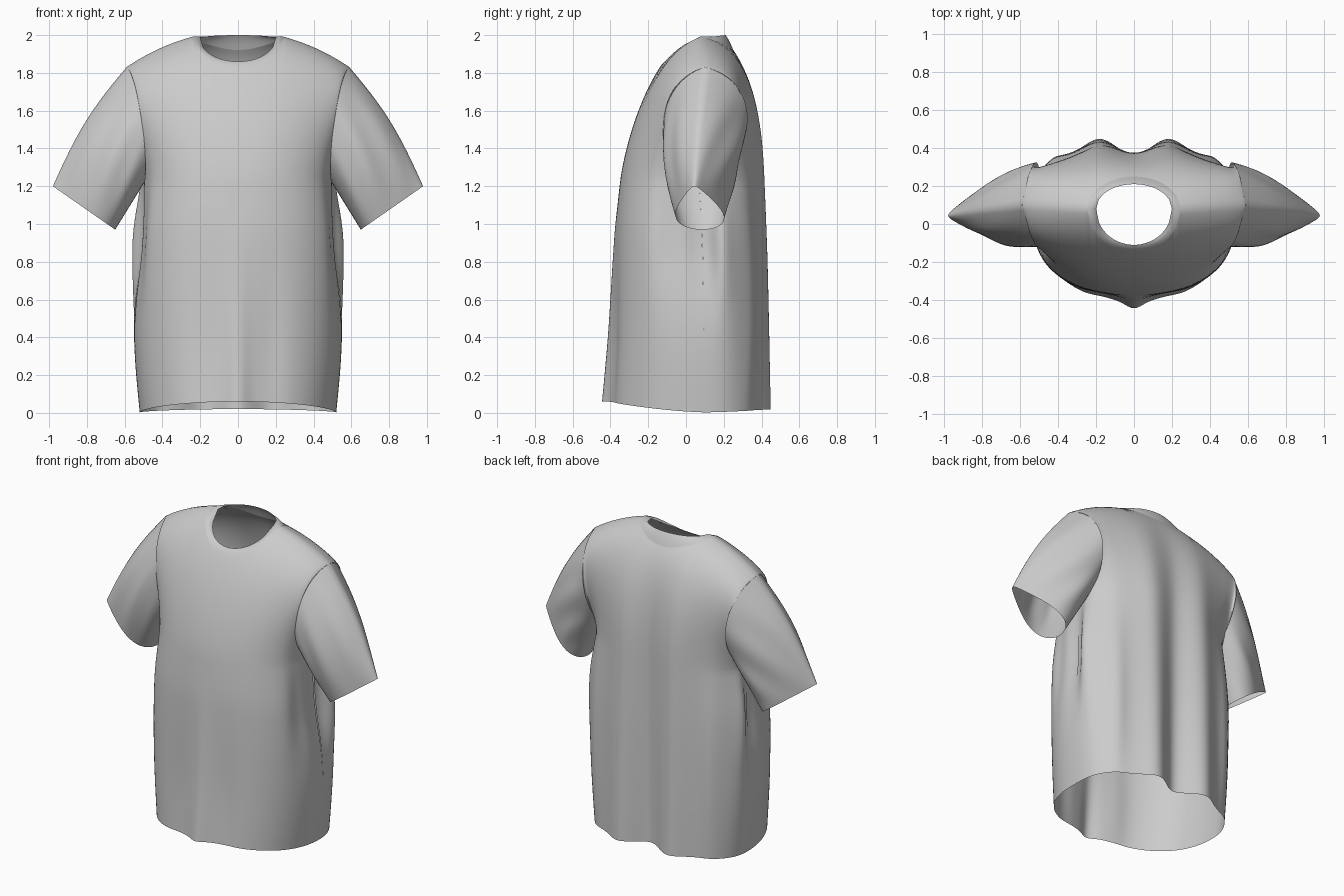
import bpy, bmesh
from math import sin, cos, pi, exp, atan2
from mathutils import Vector

if "Cube" in bpy.data.objects:
    bpy.data.objects.remove(bpy.data.objects["Cube"])

NU, NLOW, NUP, NS = 48, 36, 28, 28   # panel columns, lower rows, upper rows, sleeve rings
ARMPIT = 1.22
NECK_COL = 13                        # column where collar seam meets the shoulder line
NECK_X = .59 * sin(NECK_COL / NU * pi / 2)
NECK_Y = .08


def interp(table, z):
    """Piecewise-linear (z, value) table, softened by averaging neighbours."""
    total = 0
    for d in (-.08, -.04, 0, .04, .08):
        v = min(max(z + d, table[0][0]), table[-1][0])
        for (z0, a), (z1, b) in zip(table, table[1:]):
            if v <= z1:
                total += a + (b - a) * (v - z0) / (z1 - z0)
                break
    return total / 5


def bump(v, centre, width):
    return exp(-((v - centre) / width) ** 2)


def hermite(p0, m0, p1, m1, t):
    return (p0 * (2*t**3 - 3*t**2 + 1) + m0 * (t**3 - 2*t**2 + t)
            + p1 * (3*t**2 - 2*t**3) + m1 * (t**3 - t**2))


WIDTH = [(-.1, .51), (0, .52), (.2, .54), (.4, .555), (.7, .565), (.95, .56), (1.22, .522), (1.4, .5)]
FRONT = [(-.1, -.415), (0, -.41), (.4, -.39), (.8, -.38), (1.0, -.373), (1.22, -.35), (1.4, -.325)]
BACK = [(-.1, .415), (.8, .41), (1.4, .40)]
SEAM = [(-.1, .10), (.8, .09), (1.4, .06)]


def torso(u, z, front):
    """Cross-section below the armpit; u = 0 centre line, u = 1 side seam."""
    w = interp(WIDTH, z)
    s = sin(u * pi / 2)
    p = 2.3 if front else 2.5
    k = max(0, 1 - s ** p) ** (1 / p)
    ys = interp(SEAM, z)
    y = ys + (interp(FRONT if front else BACK, z) - ys) * k
    x = w * s
    drape = bump(z, .92, .32)
    x -= .06 * drape * bump(u, 1, .10)                    # hollow under the arm
    if front:
        y -= .04 * max(0, 1 - z / 1.1) ** 1.2 * bump(x, 0, .06)
        y += .012 * bump(z, .3, .45) * bump(x, .17, .07)
        x -= .04 * drape * bump(u, .82, .12)
    else:
        y += .045 * (1 - .4 * z) * (bump(x, .19, .09) - 1.2 * bump(x, 0, .09))
        y += .015 * bump(x, .42, .05) * bump(z, .5, .6)
        x += .02 * drape * bump(u, .86, .09)
    return Vector((x, y, z))


def ridge(u):
    """Shoulder line, from above the neck centre to the sleeve tip."""
    s = sin(u * pi / 2)
    back = .02 * max(0, (s - NECK_X / .59) / (1 - NECK_X / .59))
    return Vector((.59 * s, NECK_Y + back, 2.03 - .13 * s ** 1.5 - .07 * s ** 3))


def upper(u, t, front):
    """Chest and shoulder surface above the armpit; its u = 1 edge is the armhole."""
    e = u ** 6
    p0 = torso(u, ARMPIT, front)
    slope = (p0 - torso(u, ARMPIT - .04, front)) / .04
    if front:
        m0 = (slope * .62).lerp(Vector((-.15, -.82, .3)), e)
        m1 = Vector((0, .8, .3 - .2 * u)).lerp(Vector((.25, .82, .25)), e)
    else:
        m0 = (slope * .75).lerp(Vector((-.05, .92, .3)), e)
        m1 = Vector((0, -.9, .15)).lerp(Vector((.2, -1.0, .25)), e)
    return hermite(p0, m0, ridge(u), m1, t)


def column_end(i, front):
    """Where a column stops: at the collar seam, or at the shoulder line."""
    if i >= NECK_COL:
        return 1
    lo, hi = .3, 1
    for _ in range(25):
        mid = (lo + hi) / 2
        p = upper(i / NU, mid, front)
        hit = (p.x / NECK_X) ** 2 + ((p.y - NECK_Y) / (.23 if front else .17)) ** 2 < 1
        lo, hi = (lo, mid) if hit else (mid, hi)
    return hi


def panel(front):
    rows = []
    us = [i / NU for i in range(NU + 1)]
    for j in range(NLOW):
        row = []
        for u in us:
            hem = .003 + (.057 if front else .017) * cos(u * pi / 2) ** 1.3
            row.append(torso(u, hem + (ARMPIT - hem) * j / NLOW, front))
        rows.append(row)
    ends = [column_end(i, front) for i in range(NU + 1)]
    for j in range(NUP + 1):
        rows.append([upper(u, e * j / NUP, front) for u, e in zip(us, ends)])
    return rows


def make(name, grids):
    """Skin grids of points, weld them and mirror across x = 0."""
    bm = bmesh.new()
    for rows in grids:
        vs = [[bm.verts.new(p) for p in row] for row in rows]
        for a, b in zip(vs, vs[1:]):
            for i in range(len(a) - 1):
                bm.faces.new((a[i], a[i + 1], b[i + 1], b[i]))
    bmesh.ops.remove_doubles(bm, verts=bm.verts, dist=.0005)
    bmesh.ops.recalc_face_normals(bm, faces=bm.faces)
    for f in bm.faces:
        f.smooth = True
    me = bpy.data.meshes.new(name)
    bm.to_mesh(me)
    bm.free()
    ob = bpy.data.objects.new(name, me)
    bpy.context.collection.objects.link(ob)
    ob.modifiers.new("mirror", 'MIRROR').merge_threshold = .001
    return ob


# Front and back of the body
front_rows, back_rows = panel(True), panel(False)
make("shirt_body", [front_rows, back_rows])

# Sleeves: armhole loop lofted to a teardrop-shaped cuff
loop = [upper(1, j / NUP, True) for j in range(NUP + 1)]
loop += [upper(1, j / NUP, False) for j in range(NUP - 1, -1, -1)]
low, high = Vector((.65, .085, .97)), Vector((.98, .045, 1.20))
sleeve = []
for k in range(NS + 1):
    t = k / NS
    row = []
    for n, p in enumerate(loop):
        a = 2 * pi * n / (len(loop) - 1)
        up = (1 - cos(a)) / 2
        cuff = low.lerp(high, up)
        cuff.y -= .15 * sin(a) * (.75 + .45 * cos(a))
        q = p.lerp(cuff, t)
        arc = sin(pi * t)
        q += Vector((.6, 0, .8)) * (.035 * arc * up ** 2)          # shoulder cap
        q.y -= .025 * arc * sin(a) * (.6 + up) * (1 if a < pi else .5)   # fullness
        wr = .006 * arc * sin(7 * a + 5 * t) * abs(sin(a))         # lengthwise wrinkles
        q += Vector((.3 * wr, -wr if a < pi else wr, .3 * wr))
        row.append(q)
    sleeve.append(row)
make("sleeves", [sleeve])

# Collar band: from the body's neck edge in to the opening
edge = front_rows[-1][:NECK_COL + 1] + back_rows[-1][:NECK_COL][::-1]
band = []
for k in range(6):
    t = k / 5
    row = []
    for p in edge:
        front = p.y <= NECK_Y
        th = atan2(p.x / NECK_X, -(p.y - NECK_Y) / (.23 if front else .17))
        c = cos(th)
        rim = Vector((.20 * sin(th), NECK_Y - (.19 if front else .13) * c,
                      1.985 - (.125 if front else .015) * c))
        q = p.lerp(rim, t)
        q.z += .006 * sin(pi * t)
        row.append(q)
    band.append(row)
make("collar", [band])
